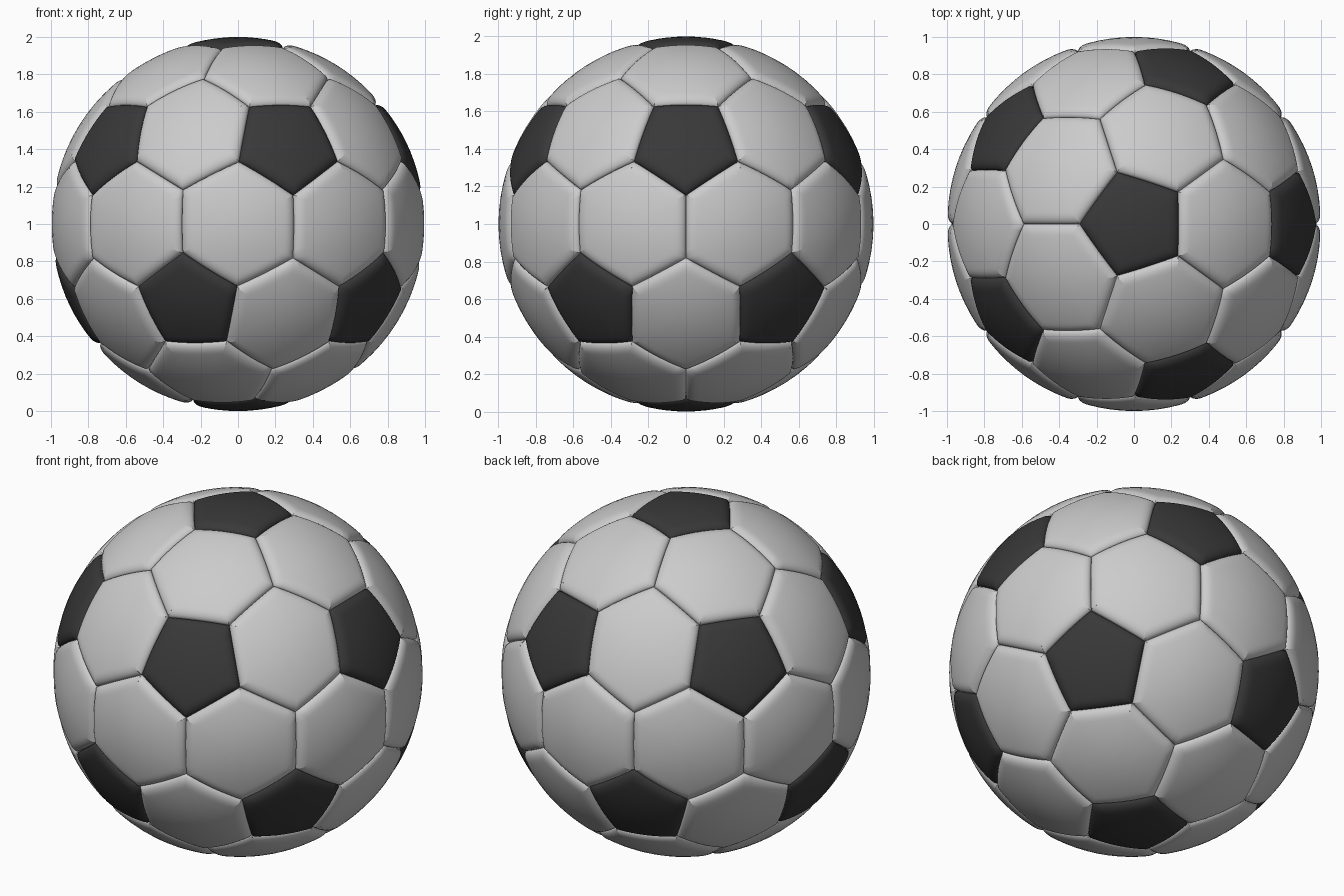
import bpy, bmesh, math
from mathutils import Vector

if "Cube" in bpy.data.objects:
    bpy.data.objects.remove(bpy.data.objects["Cube"])

GROOVE_W = 0.055   # angular width of the rounded panel rim
GROOVE_D = 0.032   # seam depth
BULGE = 0.004      # slight puffiness of each panel
STEPS = 8          # divisions along every panel side
# rows from panel centre (0) to seam (1), denser near the seam
ROWS = [0, .2, .4, .58, .72, .79, .84, .89, .93, .96, .98, .992, 1]


def add_panel(bm, centre, corners):
    """One cushioned panel, built as a fan of sectors on the unit sphere."""
    n = len(corners)
    for i in range(n):
        a, b = corners[i], corners[(i + 1) % n]
        inradius = centre.angle((a + b) / 2)
        prev = None
        for t in ROWS:
            d = (1 - t) * inradius
            k = max(0.0, 1 - d / GROOVE_W)
            r = 1 - BULGE * t * t - GROOVE_D * (1 - math.sqrt(1 - k * k))
            row = []
            for s in range(STEPS + 1 if t else 1):
                p = centre.lerp(a.lerp(b, s / STEPS), t).normalized() * r
                row.append(bm.verts.new(p + Vector((0, 0, 1))))
            if prev:
                for s in range(STEPS):
                    if len(prev) == 1:
                        bm.faces.new((prev[0], row[s], row[s + 1]))
                    else:
                        bm.faces.new((prev[s], row[s], row[s + 1], prev[s + 1]))
            prev = row


def finish(bm, name):
    bmesh.ops.remove_doubles(bm, verts=bm.verts, dist=1e-4)
    bmesh.ops.recalc_face_normals(bm, faces=bm.faces)
    mesh = bpy.data.meshes.new(name)
    bm.to_mesh(mesh)
    bm.free()
    ob = bpy.data.objects.new(name, mesh)
    bpy.context.collection.objects.link(ob)
    bpy.ops.object.select_all(action='DESELECT')
    ob.select_set(True)
    bpy.context.view_layer.objects.active = ob
    bpy.ops.object.shade_smooth_by_angle(angle=math.radians(60))
    return ob


# Panel layout: dual of a 42-vertex icosphere (12 pentagons, 30 hexagons)
base = bmesh.new()
bmesh.ops.create_icosphere(base, subdivisions=2, radius=1)
pent, hexa = bmesh.new(), bmesh.new()
for v in base.verts:
    c = v.co.normalized()
    u = c.orthogonal().normalized()
    w = c.cross(u)
    corners = [f.calc_center_median().normalized() for f in v.link_faces]
    corners.sort(key=lambda p: math.atan2(p.dot(w), p.dot(u)))
    add_panel(pent if len(corners) == 5 else hexa, c, corners)
base.free()

# Light hexagons (default grey) and dark pentagons
finish(hexa, "hexagon_panels")
dark = finish(pent, "pentagon_panels")
mat = bpy.data.materials.new("dark_panel")
mat.diffuse_color = (0.04, 0.04, 0.04, 1)
mat.use_nodes = True
mat.node_tree.nodes["Principled BSDF"].inputs["Base Color"].default_value = mat.diffuse_color
dark.data.materials.append(mat)
